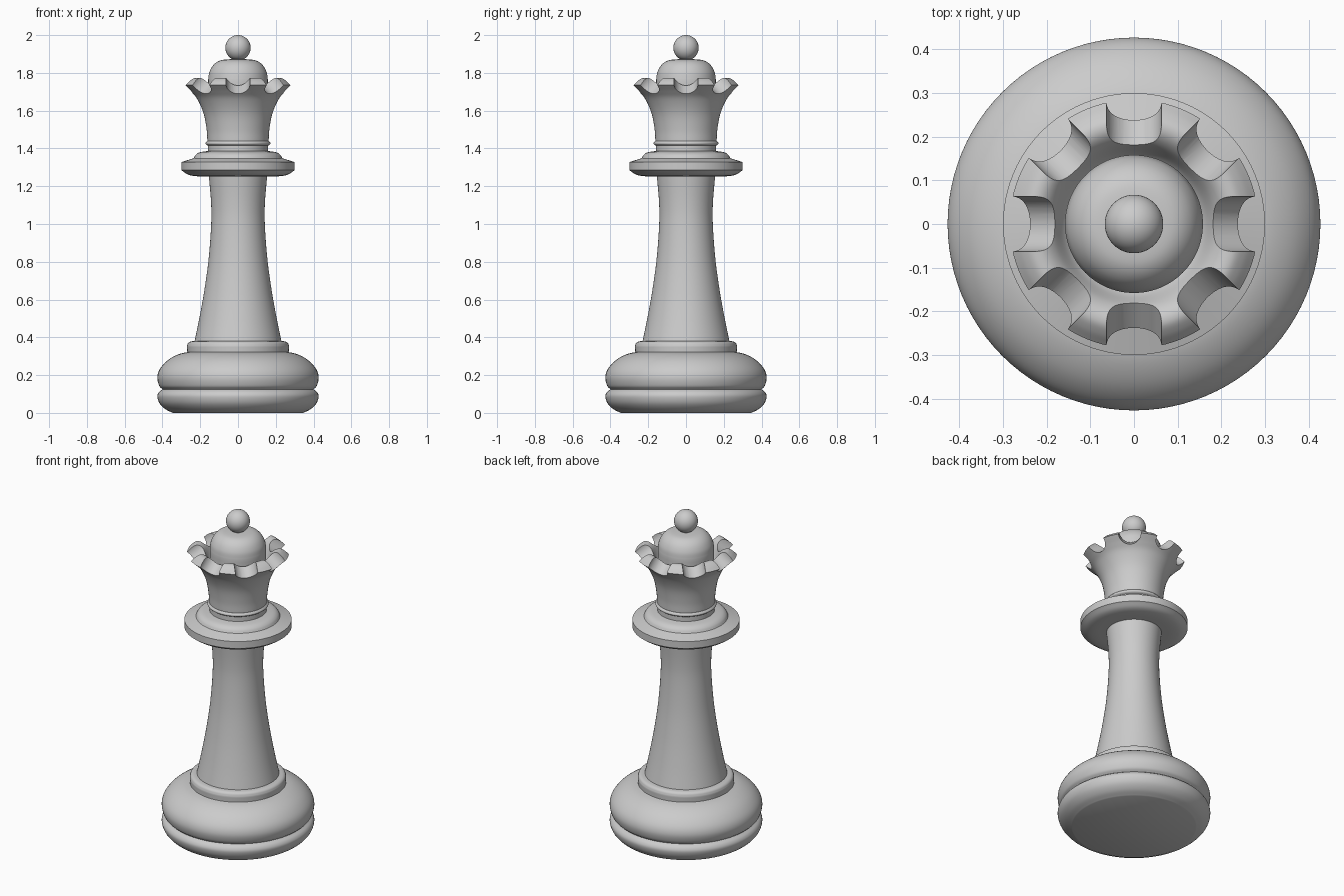
import bpy
import math
from mathutils import Vector, Matrix

if "Cube" in bpy.data.objects:
    bpy.data.objects.remove(bpy.data.objects["Cube"], do_unlink=True)

GREY = bpy.data.materials.new("plain grey")
GREY.use_nodes = True
GREY.diffuse_color = (0.6, 0.6, 0.6, 1)
GREY.node_tree.nodes["Principled BSDF"].inputs["Base Color"].default_value = (0.6, 0.6, 0.6, 1)


def spline(points, steps=6):
    """Smooth curve passing through a few (radius, height) points."""
    p = [Vector(q) for q in points]
    p = [2 * p[0] - p[1]] + p + [2 * p[-1] - p[-2]]
    out = []
    for a, b, c, d in zip(p, p[1:], p[2:], p[3:]):
        for i in range(steps):
            t = i / steps
            out.append((2 * b + (c - a) * t + (2 * a - 5 * b + 4 * c - d) * t ** 2
                        + (3 * b - a - 3 * c + d) * t ** 3) / 2)
    return out + [p[-2]]


def shade(obj, angle=35):
    bpy.ops.object.select_all(action="DESELECT")
    obj.select_set(True)
    bpy.context.view_layer.objects.active = obj
    bpy.ops.object.shade_smooth_by_angle(angle=math.radians(angle))


def lathe(name, *sections, sides=96):
    """Turn smooth profile sections, meeting at creases, into a closed solid."""
    profile = []
    for section in sections:
        for r, z in spline(section):
            if not profile or (Vector((r, z)) - Vector(profile[-1])).length > 1e-4:
                profile.append((r, z))
    verts, faces = [], []
    for r, z in profile:
        for k in range(sides):
            a = math.tau * k / sides
            verts.append((r * math.cos(a), r * math.sin(a), z))
    for j in range(len(profile) - 1):
        for k in range(sides):
            n = (k + 1) % sides
            faces.append((j * sides + k, j * sides + n, (j + 1) * sides + n, (j + 1) * sides + k))
    faces.append(tuple(reversed(range(sides))))
    faces.append(tuple(range(len(verts) - sides, len(verts))))
    mesh = bpy.data.meshes.new(name)
    mesh.from_pydata(verts, [], faces)
    mesh.materials.append(GREY)
    obj = bpy.data.objects.new(name, mesh)
    bpy.context.collection.objects.link(obj)
    shade(obj)
    return obj


# Base: two stacked bulges with a groove between
lathe("base",
      [(0.345, 0), (0.385, 0.02), (0.415, 0.05), (0.427, 0.085), (0.42, 0.108), (0.4, 0.125)],
      [(0.4, 0.125), (0.418, 0.145), (0.427, 0.19), (0.412, 0.235), (0.37, 0.28), (0.31, 0.312), (0.24, 0.326)])

# Collar at the foot of the stem
lathe("base_collar", [(0.268, 0.31), (0.27, 0.355)],
      [(0.27, 0.355), (0.263, 0.371), (0.245, 0.379), (0.2, 0.38)])

# Tapering stem
lathe("stem", [(0.232, 0.37), (0.205, 0.5), (0.178, 0.65), (0.155, 0.82),
               (0.142, 1.0), (0.143, 1.12), (0.156, 1.27)])

# Wide disc with a rounded step on top
lathe("neck_disc", [(0.15, 1.252), (0.22, 1.253), (0.265, 1.262), (0.3, 1.285)],
      [(0.3, 1.285), (0.3, 1.328)], [(0.3, 1.328), (0.235, 1.348)],
      [(0.235, 1.348), (0.223, 1.367), (0.2, 1.38), (0.15, 1.388)])

# Small bead below the crown
lathe("crown_bead", [(0.16, 1.38), (0.16, 1.415)],
      [(0.16, 1.415), (0.17, 1.422), (0.171, 1.43), (0.163, 1.44)])

# Flared crown with a raised rim and an inner trough
crown = lathe("crown",
              [(0.162, 1.435), (0.166, 1.5), (0.182, 1.585), (0.215, 1.66), (0.248, 1.7), (0.285, 1.735)],
              [(0.285, 1.735), (0.262, 1.758), (0.238, 1.772), (0.212, 1.768), (0.188, 1.745), (0.165, 1.7), (0.15, 1.68)])

# Eight tilted scallops cut across the rim
for i in range(8):
    a = i * math.tau / 8
    axis = Vector((-0.79 * math.cos(a), -0.79 * math.sin(a), 0.61))
    spot = Vector((0.25 * math.cos(a), 0.25 * math.sin(a), 1.76))
    bpy.ops.mesh.primitive_cylinder_add(vertices=48, radius=0.063, depth=0.22)
    cutter = bpy.context.object
    cutter.name = "scallop_cutter"
    cutter.matrix_world = Matrix.Translation(spot) @ axis.to_track_quat("Z", "Y").to_matrix().to_4x4()
    cutter.data.materials.append(GREY)
    shade(cutter)
    cutter.hide_render = True
    mod = crown.modifiers.new("scallop", "BOOLEAN")
    mod.operation = "DIFFERENCE"
    mod.solver = "EXACT"
    mod.object = cutter

# Apply the cuts and drop the cutters
bpy.context.view_layer.update()
cut = bpy.data.meshes.new_from_object(crown.evaluated_get(bpy.context.evaluated_depsgraph_get()))
crown.modifiers.clear()
crown.data = cut
for obj in [o for o in bpy.data.objects if o.name.startswith("scallop_cutter")]:
    bpy.data.objects.remove(obj, do_unlink=True)
shade(crown)

# Dome inside the crown
lathe("crown_dome", [(0.158, 1.66), (0.158, 1.765)],
      [(0.158, 1.765), (0.151, 1.805), (0.13, 1.842), (0.097, 1.865), (0.05, 1.872), (0.002, 1.872)])

# Ball finial
bpy.ops.mesh.primitive_uv_sphere_add(segments=48, ring_count=24, radius=0.067, location=(0, 0, 1.933))
ball = bpy.context.object
ball.name = "finial_ball"
ball.data.materials.append(GREY)
shade(ball)
